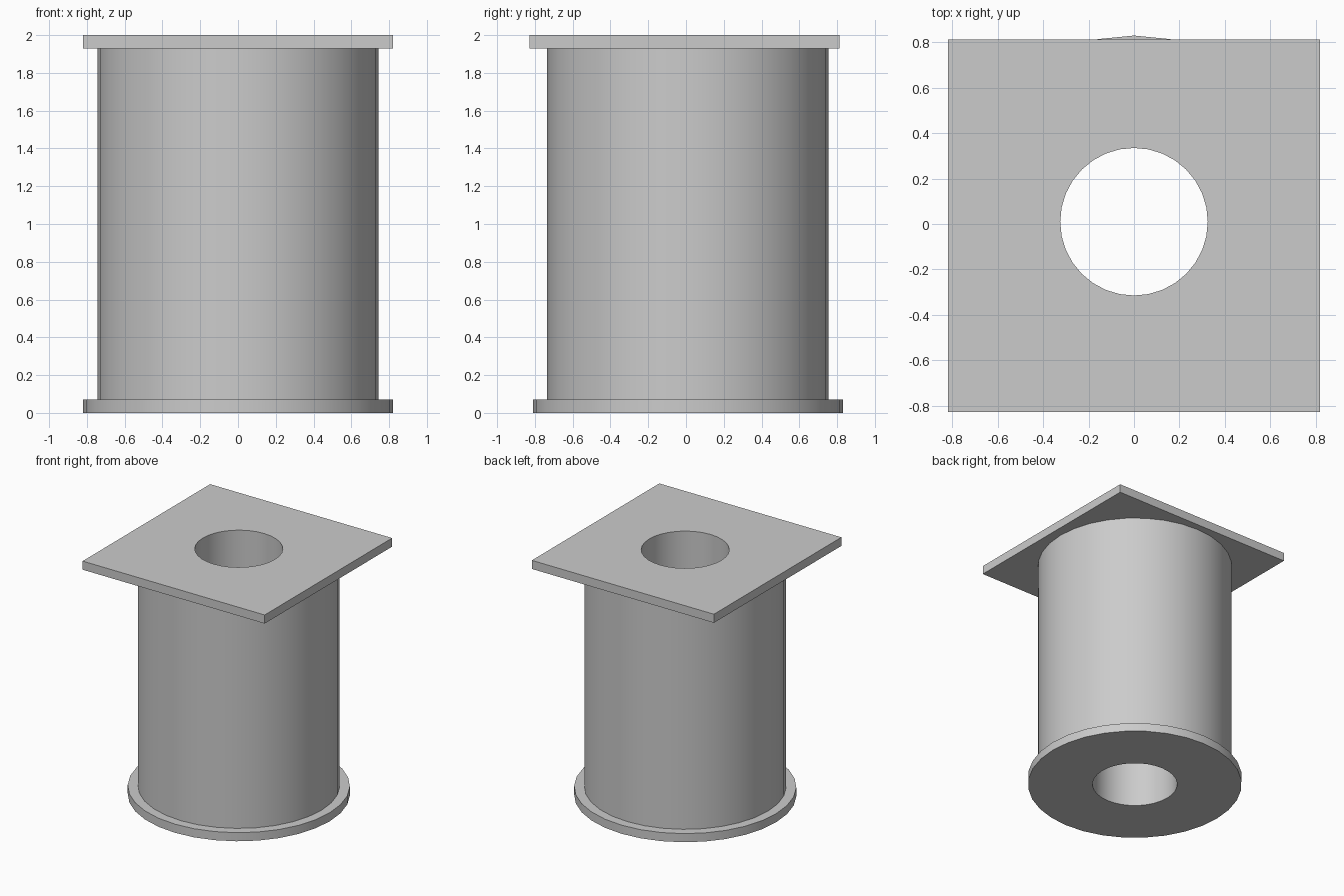
import bpy, bmesh, math

cube = bpy.data.objects.get("Cube")
if cube:
    bpy.data.objects.remove(cube, do_unlink=True)

SIDES = 32
AXIS_Y = 0.01       # the spool axis sits slightly behind the plate centre
BORE = 0.325

grey = bpy.data.materials.new("plain grey")
grey.use_nodes = True
colour = (0.6, 0.6, 0.6, 1)
grey.diffuse_color = colour
grey.node_tree.nodes["Principled BSDF"].inputs["Base Color"].default_value = colour


def circle(radius):
    angles = [math.tau * i / SIDES for i in range(SIDES)]
    return [(radius * math.cos(a), AXIS_Y + radius * math.sin(a)) for a in angles]


def square(half, centre_y):
    points = []
    for i in range(SIDES):
        c, s = math.cos(math.tau * i / SIDES), math.sin(math.tau * i / SIDES)
        k = half / max(abs(c), abs(s))
        points.append((c * k, centre_y + s * k))
    return points


def bored_part(name, outline, bottom, top):
    """Closed solid with the given outline and the round bore through it."""
    bm = bmesh.new()
    bore = circle(BORE)
    section = [(outline, bottom), (outline, top), (bore, top), (bore, bottom)]
    rings = [[bm.verts.new((x, y, z)) for x, y in loop] for loop, z in section]
    for r, ring in enumerate(rings):
        above = rings[(r + 1) % len(rings)]
        for i in range(SIDES):
            j = (i + 1) % SIDES
            bm.faces.new((ring[i], ring[j], above[j], above[i]))
    bmesh.ops.recalc_face_normals(bm, faces=bm.faces)
    mesh = bpy.data.meshes.new(name)
    bm.to_mesh(mesh)
    bm.free()
    mesh.materials.append(grey)
    obj = bpy.data.objects.new(name, mesh)
    bpy.context.collection.objects.link(obj)
    bpy.ops.object.select_all(action="DESELECT")
    obj.select_set(True)
    bpy.context.view_layer.objects.active = obj
    bpy.ops.object.shade_smooth_by_angle(angle=math.radians(30))


# Round foot, spool barrel and square head plate
bored_part("round_base_flange", circle(0.82), 0, 0.07)
bored_part("barrel", circle(0.745), 0.07, 1.93)
bored_part("square_top_plate", square(0.82, -0.008), 1.93, 2)
